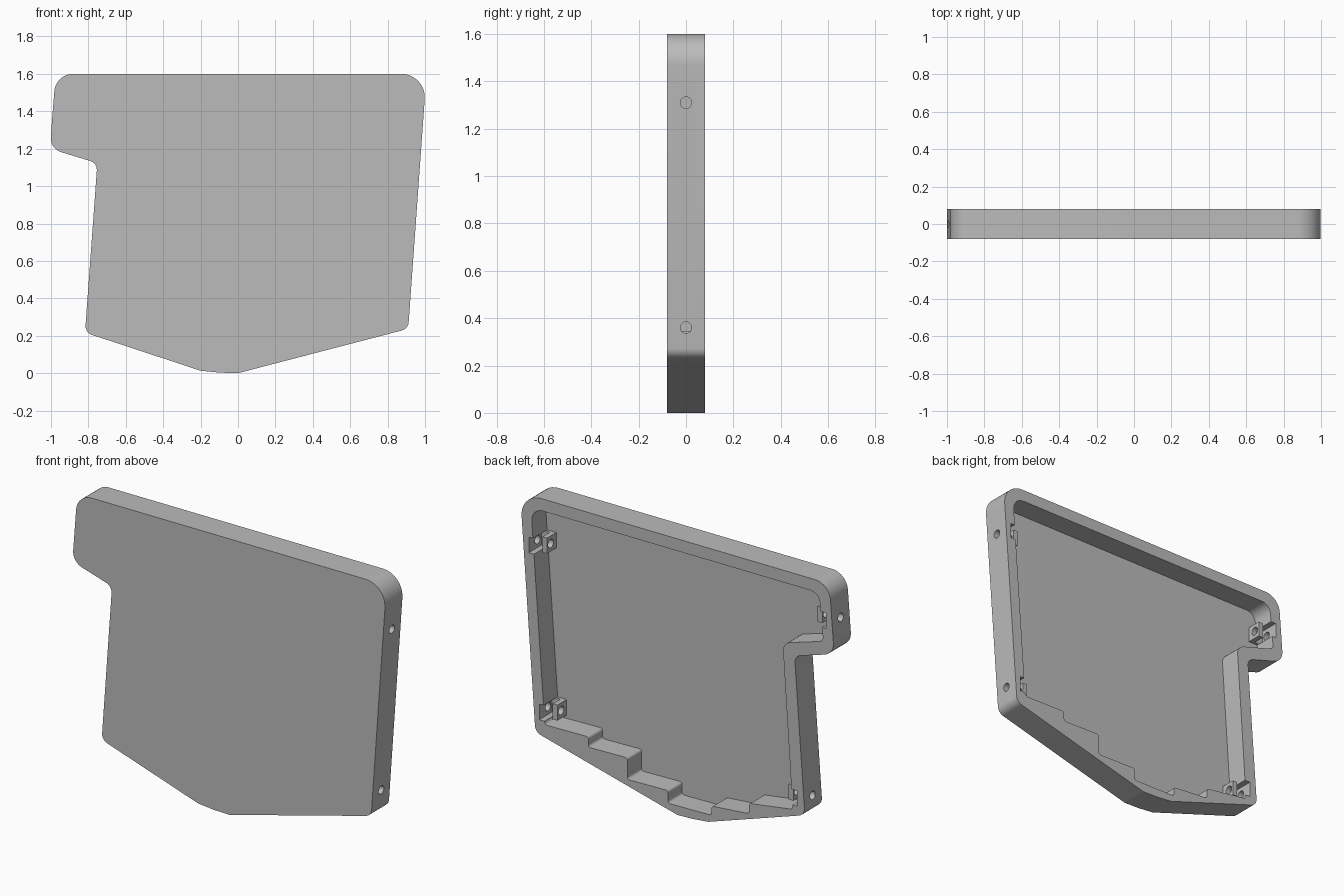
import bpy, bmesh, math
from mathutils import Vector

if "Cube" in bpy.data.objects:
    bpy.data.objects.remove(bpy.data.objects["Cube"], do_unlink=True)

grey = bpy.data.materials.new("plain_grey")
grey.use_nodes = True
colour = (0.5, 0.5, 0.5, 1)
grey.diffuse_color = colour
grey.node_tree.nodes["Principled BSDF"].inputs["Base Color"].default_value = colour

BACK, FRONT, FLOOR = 0.08, -0.08, -0.05


def fillet(corners, steps=10):
    """Round each (x, z, radius) corner of a closed outline."""
    out = []
    for i, (x, z, r) in enumerate(corners):
        p = Vector((x, z))
        if r == 0:
            out.append(p)
            continue
        a = (Vector(corners[i - 1][:2]) - p).normalized()
        b = (Vector(corners[(i + 1) % len(corners)][:2]) - p).normalized()
        half = a.angle(b) / 2
        centre = p + (a + b).normalized() * (r / math.sin(half))
        start = p + a * (r / math.tan(half)) - centre
        end = p + b * (r / math.tan(half)) - centre
        sweep = start.angle(end)
        for k in range(steps + 1):
            t = k / steps
            out.append(centre + (start * math.sin((1 - t) * sweep)
                                 + end * math.sin(t * sweep)) / math.sin(sweep))
    return out


def prism(name, outline, y0, y1):
    """Extrude an x-z outline along y."""
    bm = bmesh.new()
    face = bm.faces.new([bm.verts.new((p[0], y0, p[1])) for p in outline])
    ext = bmesh.ops.extrude_face_region(bm, geom=[face])
    moved = [v for v in ext["geom"] if isinstance(v, bmesh.types.BMVert)]
    bmesh.ops.translate(bm, verts=moved, vec=(0, y1 - y0, 0))
    bmesh.ops.recalc_face_normals(bm, faces=bm.faces)
    return finish(name, bm)


def finish(name, bm):
    mesh = bpy.data.meshes.new(name)
    bm.to_mesh(mesh)
    bm.free()
    mesh.materials.append(grey)
    ob = bpy.data.objects.new(name, mesh)
    bpy.context.collection.objects.link(ob)
    return ob


def combine(target, tool, operation):
    """Apply a boolean and discard its helper."""
    tool.hide_render = True
    mod = target.modifiers.new(operation.lower(), "BOOLEAN")
    mod.operation, mod.object, mod.solver = operation, tool, "EXACT"
    bpy.context.view_layer.objects.active = target
    bpy.ops.object.modifier_apply(modifier=mod.name)
    bpy.data.objects.remove(tool, do_unlink=True)


# Outer shell
shell = prism("tray_shell", fillet([
    (-0.975, 1.6, 0.1), (1.008, 1.6, 0.125), (0.91, 0.237, 0.05),
    (0.0, 0.0, 0), (-0.1, 0.003, 0), (-0.2, 0.013, 0), (-0.818, 0.217, 0.05),
    (-0.752, 1.123, 0.05), (-1.006, 1.2, 0.08)]), FRONT, BACK)

# Cavity with a stepped lower edge
R = 0.015
steps = []
for x0, x1, z0, z1 in [(0.57, 0.32, 0.24, 0.245), (0.32, 0.06, 0.12, 0.125),
                       (0.06, -0.22, 0.052, 0.056), (-0.22, -0.46, 0.11, 0.13),
                       (-0.46, -0.74, 0.19, 0.23)]:
    steps += [(x0, z0, R), (x1, z1, R)]
cavity = prism("cavity_cutter", fillet([
    (-0.91, 1.53, 0.06), (0.938, 1.53, 0.07), (0.85, 0.295, 0.02),
    (0.57, 0.3, R)] + steps + [
    (-0.676, 1.178, 0.06), (-0.936, 1.256, 0.03)], 6), FLOOR, BACK + 0.05)
combine(shell, cavity, "DIFFERENCE")

# Screw mounts: (inner wall x, height, inward direction)
mounts = [(0.922, 1.31, -1), (0.855, 0.36, -1), (-0.924, 1.38, 1), (-0.738, 0.30, 1)]


def box_outline(xa, xb, z, half):
    return [(xa, z - half), (xb, z - half), (xb, z + half), (xa, z + half)]


for x, z, d in mounts:
    block = prism("mount_block", box_outline(x - d * 0.03, x + d * 0.055, z, 0.045),
                  FLOOR - 0.01, 0.035)
    combine(shell, block, "UNION")
    slot = prism("nut_slot_cutter", box_outline(x - d * 0.03, x + d * 0.025, z, 0.045),
                 -0.035, BACK + 0.05)
    combine(shell, slot, "DIFFERENCE")
    bm = bmesh.new()
    bmesh.ops.create_cone(bm, cap_ends=True, segments=32, radius1=0.024,
                          radius2=0.024, depth=0.3)
    hole = finish("screw_hole_cutter", bm)
    hole.rotation_euler.y = math.pi / 2
    hole.location = (x, 0, z)
    bpy.context.view_layer.update()
    combine(shell, hole, "DIFFERENCE")

# Smooth rounded corners, crisp edges
bpy.ops.object.select_all(action="DESELECT")
shell.select_set(True)
bpy.context.view_layer.objects.active = shell
bpy.ops.object.shade_smooth_by_angle(angle=math.radians(16))
